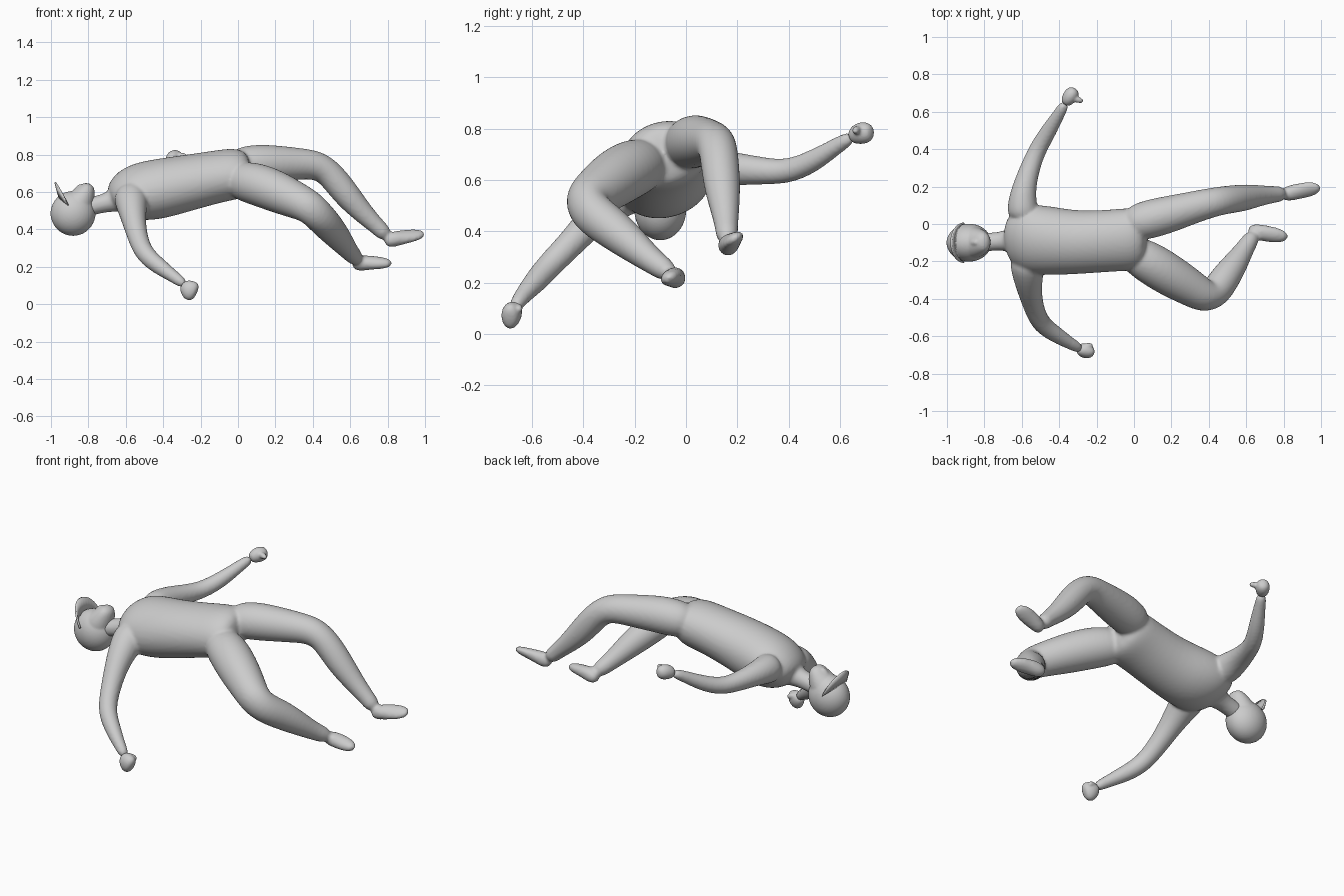
import bpy, bmesh, math
from mathutils import Vector

SIDES = 16


def add_loft(bm, pts, side):
    """Closed tube through (x, y, z, half width, half height); side = width direction."""
    P = [Vector(p[:3]) for p in pts]
    rings = []
    for i, p in enumerate(pts):
        t = (P[min(i + 1, len(P) - 1)] - P[max(i - 1, 0)]).normalized()
        u = Vector(side)
        u = (u - t * u.dot(t)).normalized()
        v = t.cross(u)
        ring = []
        for k in range(SIDES):
            a = 2 * math.pi * k / SIDES
            ring.append(bm.verts.new(P[i] + 1.03 * (u * p[3] * math.cos(a) + v * p[4] * math.sin(a))))
        rings.append(ring)
    for r, s in zip(rings, rings[1:]):
        for k in range(SIDES):
            n = (k + 1) % SIDES
            bm.faces.new((r[k], r[n], s[n], s[k]))
    bm.faces.new(rings[0][::-1])
    bm.faces.new(rings[-1])


def round_pts(pts):
    return [(x, y, z, r, r) for x, y, z, r in pts]


def make(name, lofts, voxel, smooth):
    """Fuse several lofts into one smooth skin."""
    bm = bmesh.new()
    for pts, side in lofts:
        add_loft(bm, pts, side)
    bmesh.ops.recalc_face_normals(bm, faces=bm.faces)
    me = bpy.data.meshes.new(name)
    bm.to_mesh(me)
    bm.free()
    ob = bpy.data.objects.new(name, me)
    bpy.context.collection.objects.link(ob)
    ob.modifiers.new("round", 'SUBSURF').levels = 2
    ob.modifiers["round"].render_levels = 2
    rm = ob.modifiers.new("fuse", 'REMESH')
    rm.mode = 'VOXEL'
    rm.voxel_size = voxel
    rm.use_smooth_shade = True
    sm = ob.modifiers.new("soften", 'SMOOTH')
    sm.factor = 0.5
    sm.iterations = smooth
    return ob


# torso and neck, rolled so the +y side is higher
torso = [(-0.68, -0.08, 0.555, 0.08, 0.05), (-0.645, -0.08, 0.575, 0.15, 0.10),
         (-0.57, -0.08, 0.595, 0.19, 0.145), (-0.45, -0.09, 0.61, 0.185, 0.16),
         (-0.30, -0.10, 0.642, 0.168, 0.15), (-0.10, -0.088, 0.685, 0.165, 0.135),
         (0.0, -0.08, 0.70, 0.172, 0.135), (0.07, -0.075, 0.70, 0.13, 0.10)]
neck = round_pts([(-0.84, -0.10, 0.51, 0.05), (-0.76, -0.095, 0.53, 0.048),
                  (-0.69, -0.09, 0.545, 0.05), (-0.62, -0.085, 0.57, 0.085)])

# legs
left_leg = round_pts([(-0.05, -0.01, 0.73, 0.09), (0.08, 0.025, 0.75, 0.105), (0.20, 0.055, 0.752, 0.097),
                      (0.32, 0.09, 0.75, 0.085), (0.43, 0.118, 0.745, 0.077), (0.50, 0.13, 0.69, 0.074),
                      (0.585, 0.14, 0.58, 0.072), (0.67, 0.152, 0.485, 0.056), (0.75, 0.158, 0.41, 0.043),
                      (0.80, 0.162, 0.36, 0.042)])
right_leg = round_pts([(-0.05, -0.13, 0.67, 0.09), (0.08, -0.205, 0.65, 0.115), (0.20, -0.28, 0.605, 0.112),
                       (0.31, -0.345, 0.555, 0.098), (0.385, -0.39, 0.52, 0.088), (0.43, -0.375, 0.475, 0.084),
                       (0.49, -0.285, 0.41, 0.08), (0.55, -0.20, 0.34, 0.065), (0.60, -0.12, 0.275, 0.047),
                       (0.645, -0.05, 0.23, 0.042)])
left_foot = [(0.785, 0.155, 0.325, 0.025, 0.022), (0.82, 0.162, 0.345, 0.04, 0.045),
             (0.88, 0.175, 0.358, 0.045, 0.033), (0.95, 0.188, 0.37, 0.046, 0.025),
             (1.0, 0.195, 0.378, 0.022, 0.014)]
right_foot = [(0.61, -0.03, 0.205, 0.025, 0.022), (0.65, -0.04, 0.22, 0.042, 0.045),
              (0.71, -0.052, 0.222, 0.044, 0.035), (0.77, -0.062, 0.22, 0.043, 0.03),
              (0.825, -0.07, 0.218, 0.022, 0.018)]

# arms
left_arm = round_pts([(-0.59, 0.02, 0.63, 0.09), (-0.60, 0.12, 0.645, 0.076), (-0.582, 0.22, 0.642, 0.06),
                      (-0.545, 0.33, 0.632, 0.05), (-0.51, 0.41, 0.635, 0.047), (-0.455, 0.50, 0.675, 0.043),
                      (-0.40, 0.59, 0.735, 0.031), (-0.365, 0.65, 0.77, 0.027)])
right_arm = round_pts([(-0.57, -0.16, 0.59, 0.10), (-0.57, -0.26, 0.54, 0.085), (-0.558, -0.36, 0.45, 0.063),
                       (-0.535, -0.45, 0.35, 0.053), (-0.50, -0.535, 0.265, 0.05), (-0.42, -0.59, 0.20, 0.045),
                       (-0.34, -0.64, 0.145, 0.032), (-0.28, -0.67, 0.10, 0.027)])

make("body", [(torso, (0, 1, 0.27)), (neck, (0, 1, 0)),
              (left_leg, (0, 1, 0)), (right_leg, (0.6, -0.8, 0)),
              (left_foot, (0, 0.8, 0.55)), (right_foot, (0, 0.9, 0.4)),
              (left_arm, (1, 0, 0)), (right_arm, (1, 0, 0))], 0.01, 5)

# head: round skull with a jaw tapering to the chin, plus a small nose
R, n = 0.122, 8
skull = []
for i in range(n + 1):
    a = math.pi * (0.04 + 0.92 * i / n)
    skull.append((-0.882 - R * math.cos(a), -0.10, 0.485, 0.103 * math.sin(a), R * math.sin(a)))
jaw = [(-0.885, -0.10, 0.49, 0.09, 0.10), (-0.845, -0.10, 0.545, 0.084, 0.078),
       (-0.815, -0.097, 0.595, 0.066, 0.055), (-0.79, -0.095, 0.645, 0.04, 0.028)]
nose = round_pts([(-0.875, -0.10, 0.58, 0.02), (-0.85, -0.099, 0.62, 0.019), (-0.83, -0.098, 0.638, 0.014)])
make("head", [(skull, (0, 1, 0)), (jaw, (0, 1, 0)), (nose, (0, 1, 0))], 0.007, 2)

# cap brim: curved plate standing off the forehead
bm = bmesh.new()
rows = []
for i in range(17):
    a = math.radians(-88 + 176 * i / 16)
    c, s = math.cos(a), math.sin(a)
    base = Vector((-0.905 - 0.05 * c, -0.10 + 0.104 * s, 0.525 + 0.045 * c))
    tip = base + Vector((-0.022, 0, 0.08)) * (0.02 + c ** 0.8)
    rows.append((bm.verts.new(base), bm.verts.new(tip)))
for p, q in zip(rows, rows[1:]):
    bm.faces.new((p[0], q[0], q[1], p[1])).smooth = True
me = bpy.data.meshes.new("cap_brim")
bm.to_mesh(me)
bm.free()
brim = bpy.data.objects.new("cap_brim", me)
bpy.context.collection.objects.link(brim)
sol = brim.modifiers.new("thickness", 'SOLIDIFY')
sol.thickness = 0.01
sol.offset = 0

# fists with thumbs
left_fist = [(-0.372, 0.64, 0.765, 0.025, 0.025), (-0.35, 0.67, 0.78, 0.038, 0.042),
             (-0.33, 0.70, 0.785, 0.04, 0.043), (-0.312, 0.725, 0.785, 0.022, 0.025)]
left_thumb = round_pts([(-0.34, 0.675, 0.79, 0.02), (-0.30, 0.665, 0.795, 0.017), (-0.27, 0.655, 0.79, 0.01)])
make("left_hand", [(left_fist, (1, 0, 0)), (left_thumb, (0, 0, 1))], 0.006, 2)
right_fist = [(-0.295, -0.662, 0.11, 0.025, 0.027), (-0.268, -0.675, 0.085, 0.04, 0.05),
              (-0.245, -0.685, 0.065, 0.037, 0.056), (-0.222, -0.69, 0.055, 0.022, 0.035)]
right_thumb = round_pts([(-0.275, -0.665, 0.10, 0.018), (-0.245, -0.65, 0.105, 0.017), (-0.22, -0.65, 0.09, 0.012)])
make("right_hand", [(right_fist, (0, 1, 0)), (right_thumb, (0, 0, 1))], 0.006, 2)
